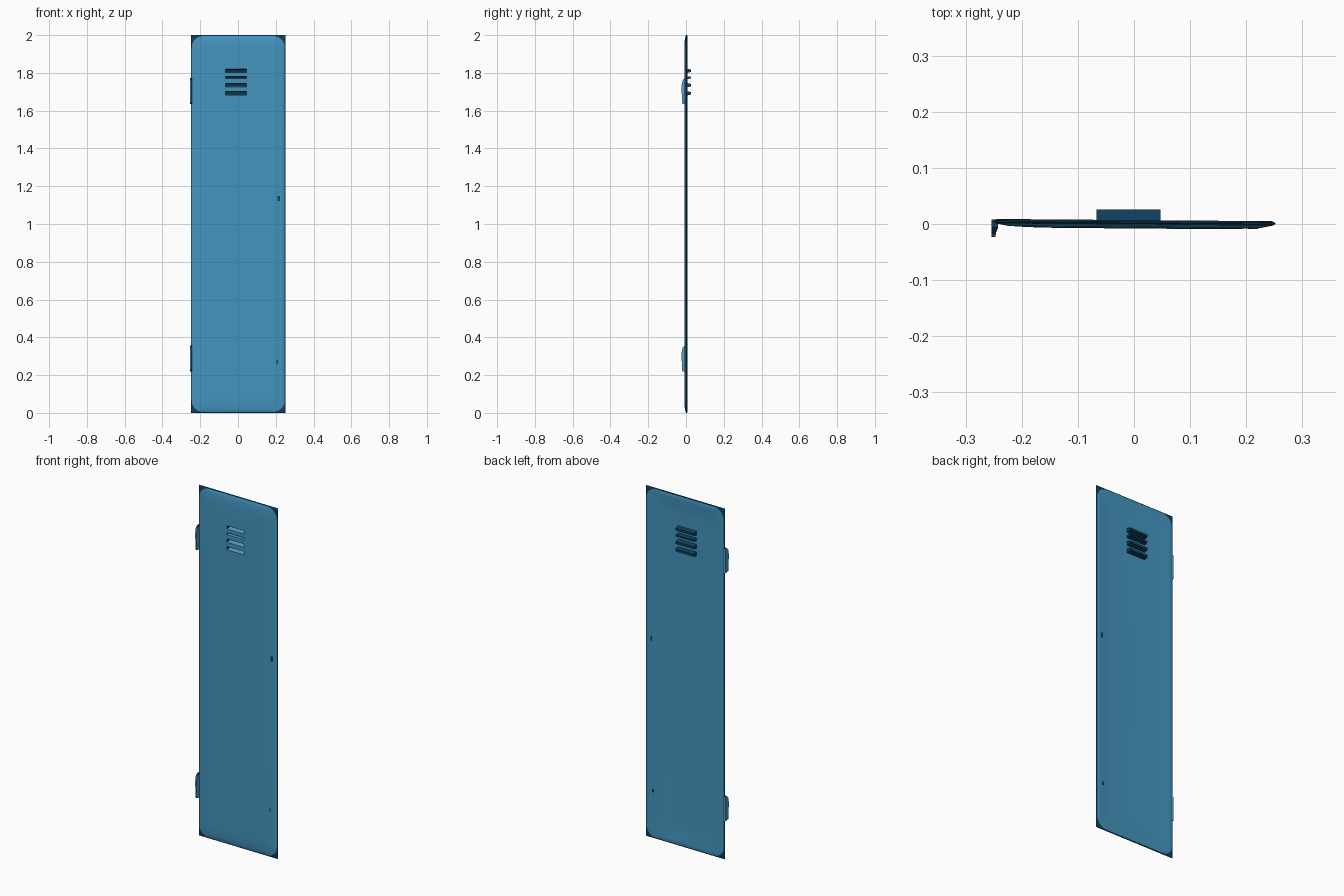
import bpy, bmesh, math

cube = bpy.data.objects.get("Cube")
if cube:
    bpy.data.objects.remove(cube)


def material(name, colour):
    mat = bpy.data.materials.new(name)
    mat.use_nodes = True
    mat.diffuse_color = (*colour, 1)
    mat.node_tree.nodes["Principled BSDF"].inputs["Base Color"].default_value = (*colour, 1)
    return mat


blue = material("painted_blue_metal", (0.057, 0.3, 0.52))
dark = material("dark_blue_edge", (0.005, 0.048, 0.107))
light = material("light_blue_metal", (0.09, 0.36, 0.58))


def make_object(name, bm, *materials):
    mesh = bpy.data.meshes.new(name)
    bm.to_mesh(mesh)
    bm.free()
    for mat in materials:
        mesh.materials.append(mat)
    obj = bpy.data.objects.new(name, mesh)
    bpy.context.collection.objects.link(obj)
    return obj


def box(name, centre, size, *materials, taper=1):
    """Box whose underside takes the last material; taper narrows the back."""
    bm = bmesh.new()
    bmesh.ops.create_cube(bm, size=1)
    for v in bm.verts:
        if v.co.y > 0:
            v.co.z *= taper
    bmesh.ops.scale(bm, vec=size, verts=bm.verts)
    bmesh.ops.translate(bm, vec=centre, verts=bm.verts)
    bm.normal_update()
    for face in bm.faces:
        if face.normal.z < -0.5:
            face.material_index = len(materials) - 1
    return make_object(name, bm, *materials)


def cut(obj, cutter):
    mod = obj.modifiers.new("opening", 'BOOLEAN')
    mod.operation = 'DIFFERENCE'
    mod.solver = 'EXACT'
    mod.material_mode = 'TRANSFER'
    mod.object = cutter


def smooth(obj, angle=35):
    bpy.ops.object.select_all(action='DESELECT')
    obj.select_set(True)
    bpy.context.view_layer.objects.active = obj
    bpy.ops.object.shade_smooth_by_angle(angle=math.radians(angle))


def ring(bm, inset, y, radius):
    """Rounded rectangle, inset from the panel's outer edge and slightly skewed."""
    hx, hz = 0.251 - inset - radius, 1 - inset - radius
    verts = []
    for k, (sx, sz) in enumerate([(1, 1), (-1, 1), (-1, -1), (1, -1)]):
        for i in range(7):
            a = (k + i / 6) * math.pi / 2
            x = sx * hx + radius * math.cos(a) + 0.001
            verts.append(bm.verts.new((x, y - 0.008 * x, 1 + sz * hz + radius * math.sin(a))))
    return verts


# Door panel: dished sheet with a dark rim and square corners round a rounded field
bm = bmesh.new()
layers = [(0.11, -0.008, 0.03), (0.06, -0.007, 0.045), (0.025, -0.005, 0.055),
          (0.005, -0.001, 0.06), (0, 0.002, 0.001), (0, 0.004, 0.001),
          (0.006, 0.007, 0.06), (0.025, 0.007, 0.055), (0.06, 0.004, 0.045),
          (0.11, 0.002, 0.03)]
rim_bands = (3, 4, 5)
rings = [ring(bm, *layer) for layer in layers]
for band, (a, b) in enumerate(zip(rings, rings[1:])):
    for i in range(len(a)):
        j = (i + 1) % len(a)
        face = bm.faces.new((a[i], a[j], b[j], b[i]))
        face.material_index = int(band in rim_bands)
bm.faces.new(rings[0])
bm.faces.new(rings[-1])
bmesh.ops.recalc_face_normals(bm, faces=bm.faces)
panel = make_object("door_panel", bm, blue, dark)
smooth(panel)

# Louvres: dark hollow hoods behind slots in the panel, with light floors
for n, (z, height) in enumerate([(1.692, 0.022), (1.735, 0.022),
                                 (1.775, 0.013), (1.811, 0.022)], 1):
    hood = box(f"louvre_hood_{n}", (-0.01, 0.0125, z), (0.114, 0.027, height + 0.004),
               dark, taper=0.5)
    slot = box(f"slot_cutter_{n}", (-0.01, 0, z), (0.11, 0.046, height),
               dark, light, taper=0.5)
    slot.hide_render = True
    slot.hide_viewport = True
    cut(panel, slot)
    cut(hood, slot)

# Small dark latch marks on both sides near the left edge
for place, x, z, size in [("lower", 0.207, 0.27, 0.018), ("upper", 0.216, 1.135, 0.028)]:
    for side, y in [("front", -0.007), ("back", 0.004)]:
        box(f"{place}_{side}_latch_mark", (x, y, z), (size * 0.4, 0.003, size), dark)

# Hinge leaves: tapered tabs with dark ends on the right edge, projecting forward
for name, z0 in [("lower_hinge", 0.22), ("upper_hinge", 1.635)]:
    bm = bmesh.new()
    outline = [(0.008, 0), (-0.017, 0), (-0.022, 0.01), (-0.023, 0.10),
               (-0.018, 0.125), (-0.006, 0.138), (0.008, 0.138)]
    face = bm.faces.new([bm.verts.new((-0.254, y, z0 + z)) for y, z in outline])
    grown = bmesh.ops.extrude_face_region(bm, geom=[face])["geom"]
    for v in grown:
        if isinstance(v, bmesh.types.BMVert):
            v.co.x += 0.012 if v.co.y > -0.01 else 0.007
    bmesh.ops.recalc_face_normals(bm, faces=bm.faces)
    for face in bm.faces:
        face.material_index = int(abs(face.normal.z) > 0.3)
    make_object(name, bm, light, dark)
